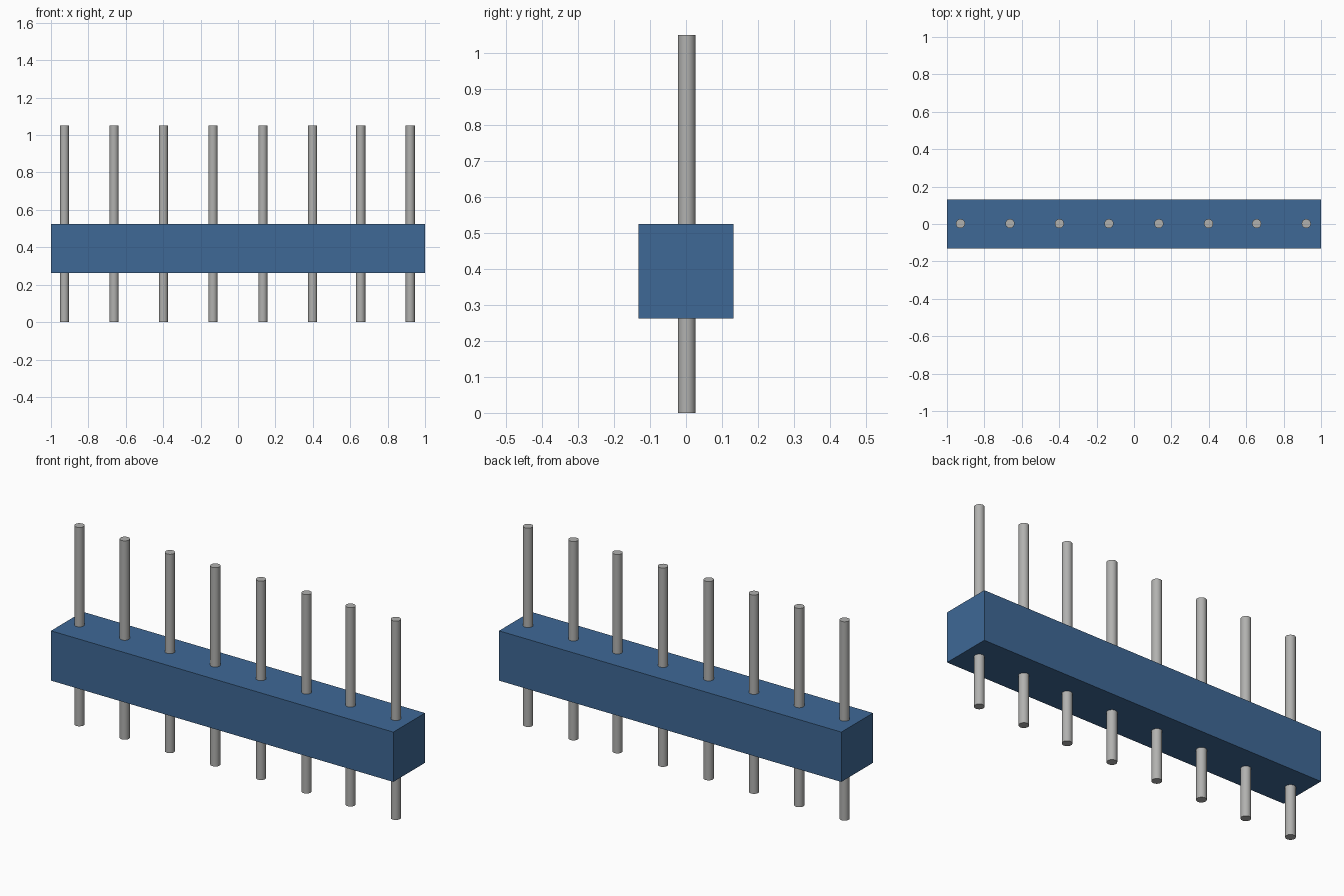
import bpy

default = bpy.data.objects.get("Cube")
if default:
    bpy.data.objects.remove(default, do_unlink=True)


def make_material(name, rgb, metallic=0.0):
    mat = bpy.data.materials.new(name)
    mat.use_nodes = True
    mat.diffuse_color = (*rgb, 1)
    mat.node_tree.nodes["Principled BSDF"].inputs["Base Color"].default_value = (*rgb, 1)
    return mat


blue = make_material("blue plastic", (0.049, 0.14, 0.305))
grey = make_material("pin grey", (0.44, 0.44, 0.43))

BODY_BOTTOM, BODY_TOP, BODY_DEPTH = 0.262, 0.525, 0.264
PIN_HEIGHT, PIN_RADIUS = 1.05, 0.0245
PIN_X = (-0.928, -0.663, -0.399, -0.134, 0.133, 0.399, 0.656, 0.921)

# Plastic housing bar
bpy.ops.mesh.primitive_cube_add(size=1, location=(0, 0, (BODY_BOTTOM + BODY_TOP) / 2))
body = bpy.context.object
body.name = "housing_bar"
body.scale = (2, BODY_DEPTH, BODY_TOP - BODY_BOTTOM)
bpy.ops.object.transform_apply(location=False, rotation=False, scale=True)
body.data.materials.append(blue)

# Row of round pins passing through the housing
for i, x in enumerate(PIN_X, 1):
    bpy.ops.mesh.primitive_cylinder_add(vertices=24, radius=PIN_RADIUS, depth=PIN_HEIGHT,
                                        location=(x, 0.002, PIN_HEIGHT / 2))
    pin = bpy.context.object
    pin.name = f"pin_{i}"
    pin.data.materials.append(grey)
    bpy.ops.object.shade_smooth_by_angle()
